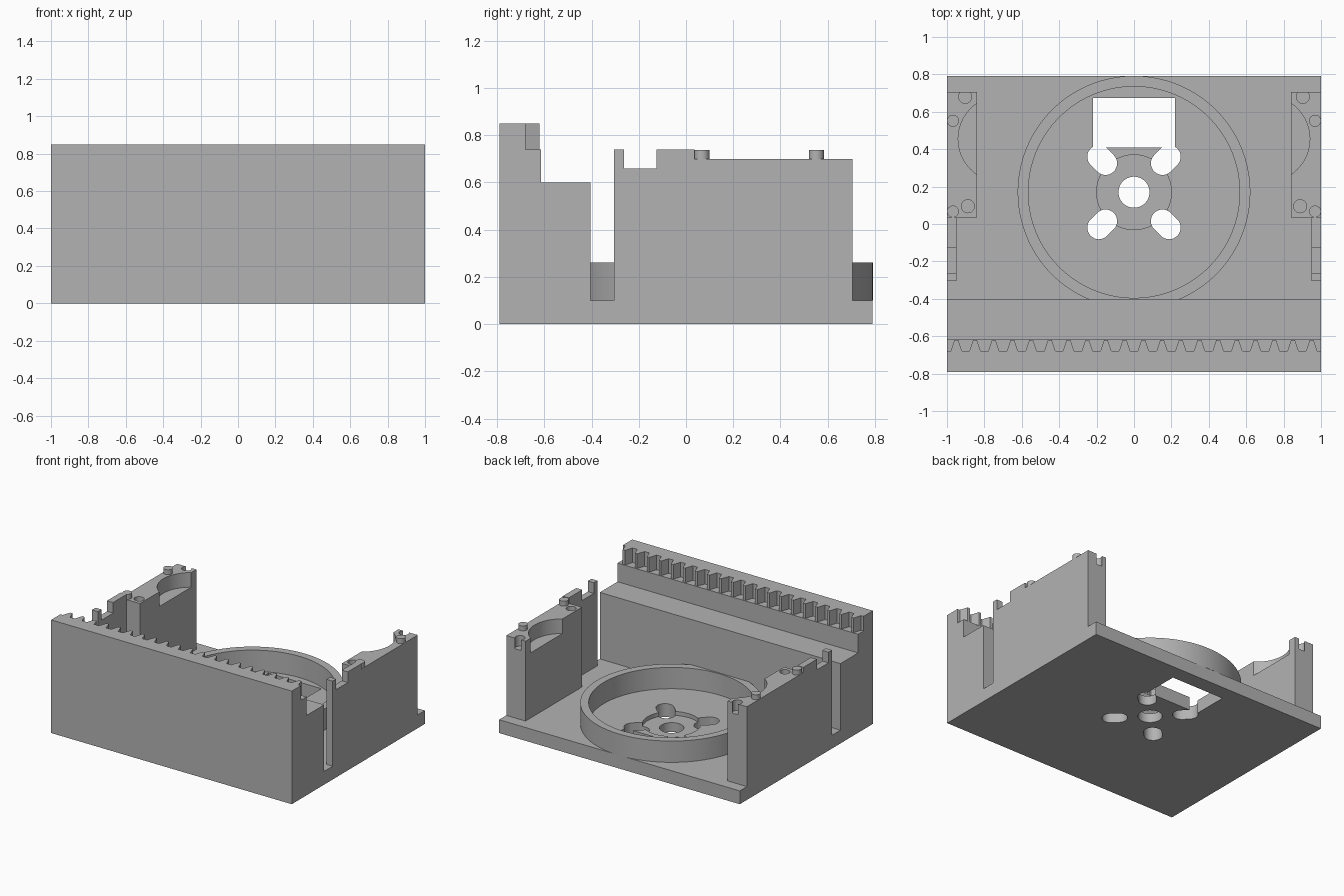
import bpy, bmesh, math

cube = bpy.data.objects.get("Cube")
if cube:
    bpy.data.objects.remove(cube)

grey = bpy.data.materials.new("plain_grey")
grey.use_nodes = True
grey.diffuse_color = (0.45, 0.45, 0.45, 1)
grey.node_tree.nodes["Principled BSDF"].inputs["Base Color"].default_value = (0.45, 0.45, 0.45, 1)


def prism(name, outline, low, high, axis="z"):
    """Extrude an outline: (x, y) along z, or (y, z) along x."""
    place = (lambda a, b, h: (a, b, h)) if axis == "z" else (lambda a, b, h: (h, a, b))
    bm = bmesh.new()
    face = bm.faces.new([bm.verts.new(place(a, b, low)) for a, b in outline])
    top = bmesh.ops.extrude_face_region(bm, geom=[face])["geom"]
    shift = place(0, 0, high - low)
    bmesh.ops.translate(bm, vec=shift, verts=[v for v in top if isinstance(v, bmesh.types.BMVert)])
    bmesh.ops.recalc_face_normals(bm, faces=bm.faces)
    mesh = bpy.data.meshes.new(name)
    bm.to_mesh(mesh)
    bm.free()
    mesh.materials.append(grey)
    obj = bpy.data.objects.new(name, mesh)
    bpy.context.collection.objects.link(obj)
    return obj


def rect(x0, x1, y0, y1):
    return [(x0, y0), (x1, y0), (x1, y1), (x0, y1)]


def circle(x, y, r, n=64):
    return [(x + r * math.cos(math.tau * i / n), y + r * math.sin(math.tau * i / n)) for i in range(n)]


def capsule(x, y, r, half, angle, n=16):
    """Rounded slot outline pointing along angle."""
    points = []
    for end in (0, math.pi):
        cx, cy = x + half * math.cos(angle + end), y + half * math.sin(angle + end)
        for i in range(n + 1):
            t = angle + end - math.pi / 2 + math.pi * i / n
            points.append((cx + r * math.cos(t), cy + r * math.sin(t)))
    return points


def cut(obj, cutters):
    for c in cutters:
        c.hide_render = True
        mod = obj.modifiers.new("cut", "BOOLEAN")
        mod.operation, mod.solver, mod.object = "DIFFERENCE", "EXACT", c
        bpy.context.view_layer.objects.active = obj
        bpy.ops.object.modifier_apply(modifier=mod.name)
        bpy.data.objects.remove(c)


def smooth(obj):
    bpy.ops.object.select_all(action="DESELECT")
    obj.select_set(True)
    bpy.context.view_layer.objects.active = obj
    bpy.ops.object.shade_smooth_by_angle(angle=math.radians(30))


FLOOR, HUB_Y = 0.10, 0.17

# Base plate with hub recess, shaft hole, screw slots and window
base = prism("base_plate", rect(-1, 1, -0.79, 0.79), 0, FLOOR)
cutters = [prism("hub_recess", circle(0, HUB_Y, 0.2), 0.07, 0.2),
           prism("shaft_hole", circle(0, HUB_Y, 0.083), -0.1, 0.2),
           prism("window", rect(-0.22, 0.22, 0.41, 0.675), -0.1, 0.2)]
for sx in (-1, 1):
    for sy in (-1, 1):
        slot = capsule(sx * 0.17, HUB_Y + sy * 0.172, 0.062, 0.025, math.atan2(sy, sx))
        cutters.append(prism("screw_slot", slot, -0.1, 0.2))
cut(base, cutters)
smooth(base)

# Raised ring
ring = prism("ring", circle(0, HUB_Y, 0.622, 128), FLOOR, 0.26)
cut(ring, [prism("ring_bore", circle(0, HUB_Y, 0.565, 128), 0, 0.4)])
smooth(ring)

# Stepped front wall
prism("front_wall", [(-0.79, FLOOR), (-0.405, FLOOR), (-0.405, 0.6), (-0.615, 0.6),
                     (-0.615, 0.74), (-0.79, 0.74)], -1, 1, "x")

# Toothed rack along the top of the front wall
count = 20
pitch = 2 / count
tip, root = -0.62, -0.68
outline = [(1, -0.79), (-1, -0.79), (-1, root)]
for i in range(count):
    x = -1 + i * pitch
    outline += [(x + 0.02, root), (x + 0.04, tip), (x + 0.06, tip), (x + 0.08, root)]
outline.append((1, root))
prism("tooth_rack", outline, 0.74, 0.85)

# Side blocks, thin side walls and pins, once per side
for s, side in ((1, "left"), (-1, "right")):
    block = prism(side + "_block", rect(*sorted((s * 0.84, s)), 0.035, 0.705), FLOOR, 0.70)
    cut(block, [prism("round_pocket", circle(s * 0.71, 0.455, 0.23), 0.59, 0.8),
                prism("rear_hole", circle(s * 0.903, 0.68, 0.035, 32), 0.62, 0.8),
                prism("front_hole", circle(s * 0.888, 0.095, 0.035, 32), 0.62, 0.8)])
    smooth(block)
    profile = [(-0.305, FLOOR), (0.035, FLOOR), (0.035, 0.74), (-0.125, 0.74), (-0.125, 0.66),
               (-0.263, 0.66), (-0.263, 0.74), (-0.305, 0.74)]
    prism(side + "_thin_wall", profile, s * 0.95, s, "x")
    for end, y in (("rear", 0.552), ("front", 0.067)):
        smooth(prism(f"{side}_{end}_pin", circle(s * 0.968, y, 0.032, 32), 0.70, 0.737))
